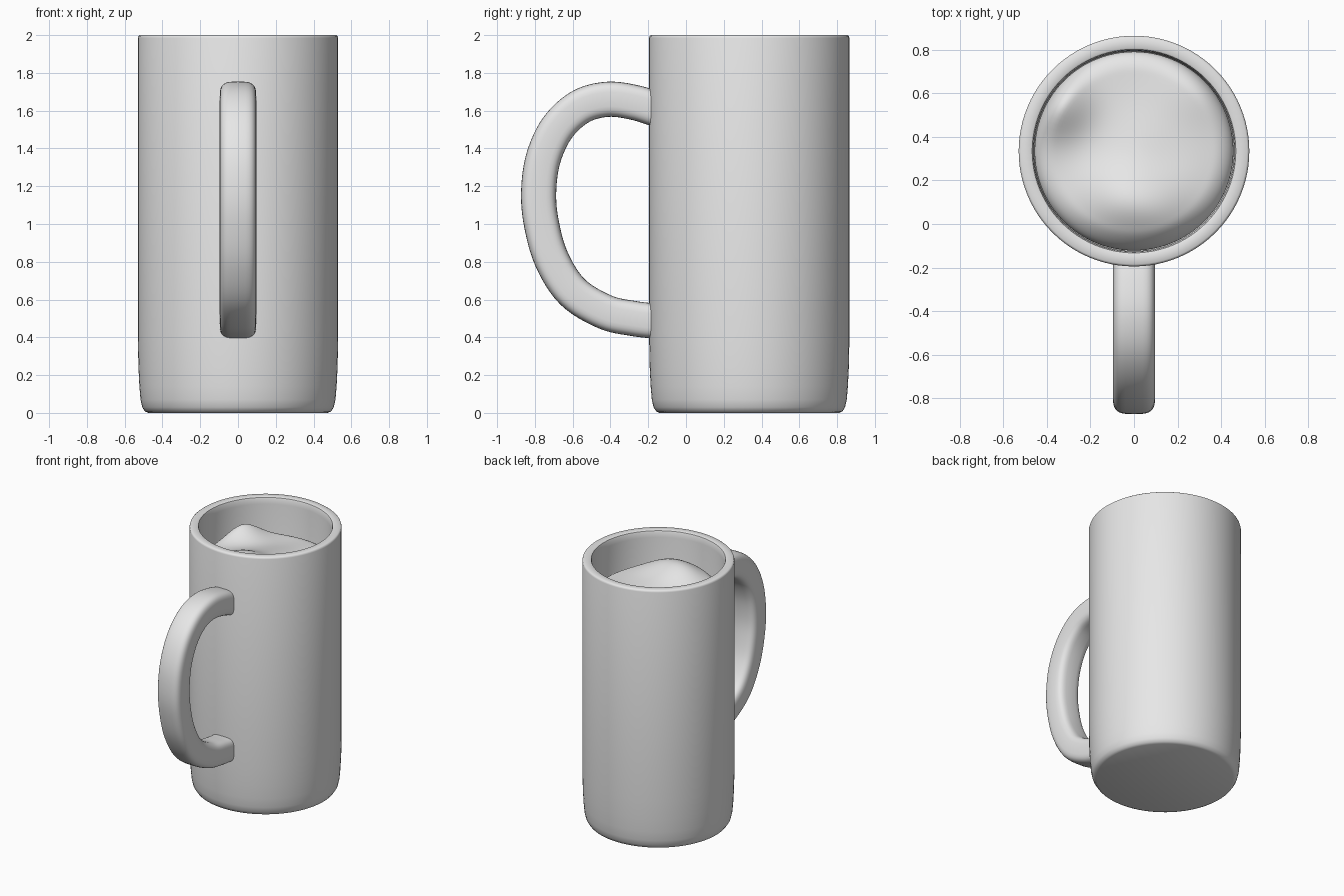
import bpy, bmesh, math
from mathutils import Vector

cube = bpy.data.objects.get("Cube")
if cube:
    bpy.data.objects.remove(cube, do_unlink=True)

CENTRE_Y = 0.335
SEGMENTS = 96

grey = bpy.data.materials.new("pale_grey")
grey.use_nodes = True
colour = (0.8, 0.8, 0.8, 1)
grey.diffuse_color = colour
grey.node_tree.nodes["Principled BSDF"].inputs["Base Color"].default_value = colour


def finish(name, bm, angle):
    bmesh.ops.recalc_face_normals(bm, faces=bm.faces)
    mesh = bpy.data.meshes.new(name)
    bm.to_mesh(mesh)
    bm.free()
    mesh.materials.append(grey)
    obj = bpy.data.objects.new(name, mesh)
    bpy.context.collection.objects.link(obj)
    bpy.ops.object.select_all(action="DESELECT")
    obj.select_set(True)
    bpy.context.view_layer.objects.active = obj
    bpy.ops.object.shade_smooth_by_angle(angle=math.radians(angle))
    return obj


def loft(bm, rings):
    """Skin closed rings of points and cap both ends."""
    loops = [[bm.verts.new(p) for p in ring] for ring in rings]
    for a, b in zip(loops, loops[1:]):
        n = len(a)
        for i in range(n):
            j = (i + 1) % n
            bm.faces.new((a[i], a[j], b[j], b[i]))
    bm.faces.new(loops[0])
    bm.faces.new(loops[-1])


def circle(radius, height):
    """Ring around the cup axis; height is a function of x and y."""
    ring = []
    for i in range(SEGMENTS):
        a = math.tau * i / SEGMENTS
        x, y = radius * math.cos(a), CENTRE_Y + radius * math.sin(a)
        ring.append((x, y, height(x, y)))
    return ring


# Cup: outer wall, rounded foot, thin rim bevels and hollow inside
profile = [(0.475, 0), (0.493, 0.008), (0.507, 0.03), (0.516, 0.07),
           (0.522, 0.14), (0.527, 0.24), (0.53, 0.38), (0.53, 1.985),
           (0.527, 1.995), (0.52, 2), (0.475, 2), (0.468, 1.996),
           (0.464, 1.985), (0.46, 1.95), (0.458, 0.15), (0.42, 0.09)]
bm = bmesh.new()
loft(bm, [circle(r, lambda x, y, z=z: z) for r, z in profile])
finish("cup", bm, 40)

# Drink: uneven surface that drops at its edge
swells = [(-0.36, 0.56, 0.11, 0.10), (-0.08, 0.11, 0.13, 0.09),
          (0.12, 0.07, 0.13, 0.08), (0.30, 0.62, 0.13, 0.04),
          (0.02, 0.38, 0.12, 0.025), (0.3, 0.3, 0.15, 0.02)]


def drink_height(x, y):
    r = math.hypot(x, y - CENTRE_Y) / 0.457
    z = 1.75
    for cx, cy, width, rise in swells:
        z += rise * math.exp(-((x - cx) ** 2 + (y - cy) ** 2) / (2 * width ** 2))
    edge = max(0, (r - 0.8) / 0.2)
    return z + (1.69 - z) * (1 - math.sqrt(max(0, 1 - edge ** 2)))


bm = bmesh.new()
steps = 32
rings = [circle(0.457, lambda x, y: 1.6)]
for k in range(steps):
    rings.append(circle(0.457 * math.sin(math.pi / 2 * (1 - k / steps)), drink_height))
loft(bm, rings)
finish("drink", bm, 60)

# Handle: rounded square section swept along a loop
path = [Vector((0, y, z)) for y, z in [
    (-0.06, 1.565), (-0.15, 1.605), (-0.28, 1.645), (-0.42, 1.66), (-0.56, 1.62),
    (-0.68, 1.51), (-0.755, 1.35), (-0.78, 1.17), (-0.765, 1.0), (-0.71, 0.81),
    (-0.6, 0.64), (-0.43, 0.535), (-0.28, 0.5), (-0.15, 0.485), (-0.06, 0.48)]]


def spline(p, i, t):
    a, b, c, d = p[i - 1:i + 3]
    return 0.5 * (2 * b + (c - a) * t + (2 * a - 5 * b + 4 * c - d) * t * t
                  + (3 * b - a - 3 * c + d) * t ** 3)


points = [spline(path, i, k / 6) for i in range(1, len(path) - 2) for k in range(6)]
points.append(path[-2])
side = Vector((1, 0, 0))


def rounded(v):
    return math.copysign(abs(v) ** 0.55, v)


rings = []
for i, p in enumerate(points):
    tangent = points[min(i + 1, len(points) - 1)] - points[max(i - 1, 0)]
    out = side.cross(tangent.normalized())
    ring = []
    for k in range(32):
        a = math.tau * k / 32
        ring.append(p + side * 0.097 * rounded(math.cos(a)) + out * 0.093 * rounded(math.sin(a)))
    rings.append(ring)
bm = bmesh.new()
loft(bm, rings)
finish("handle", bm, 50)
